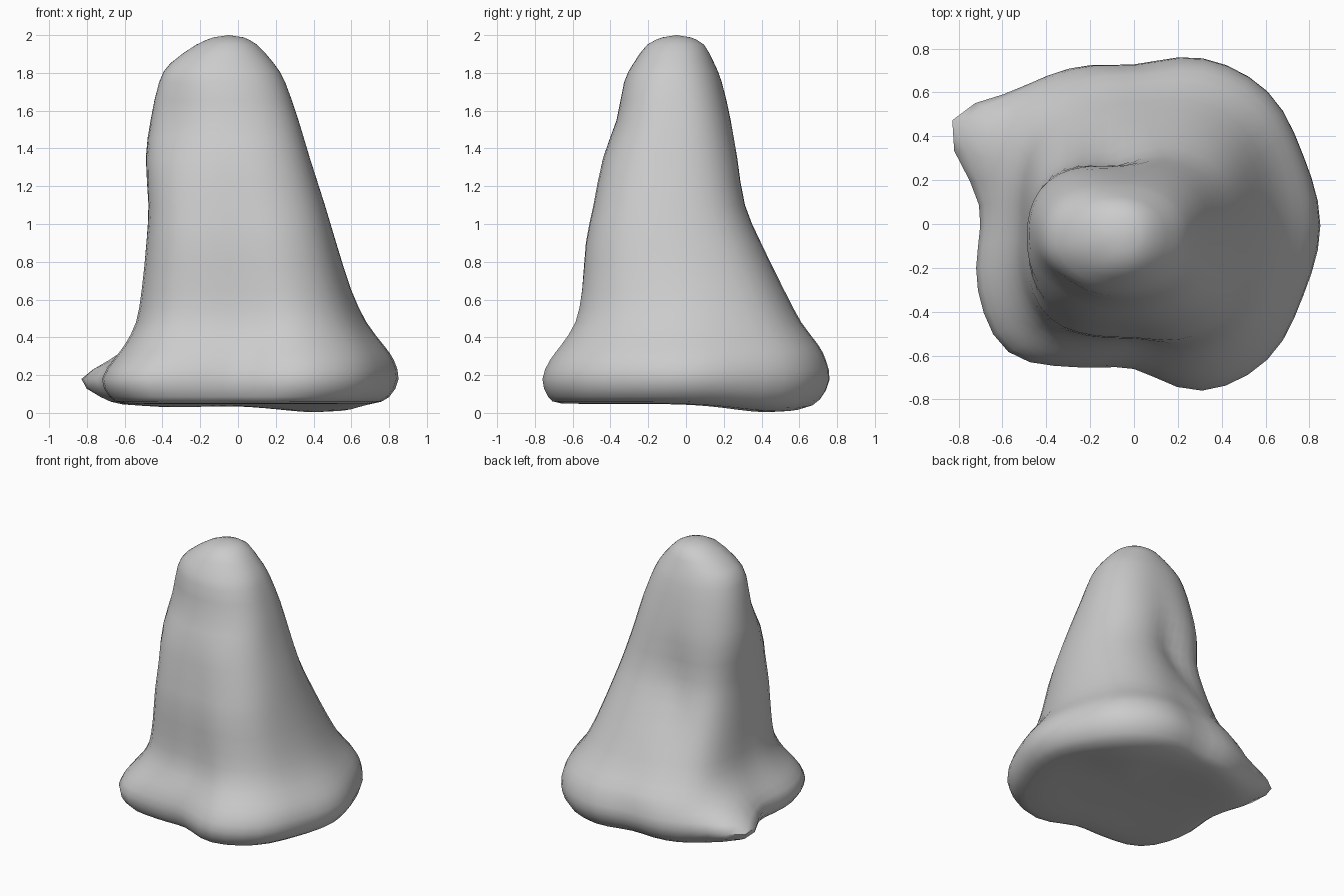
import bpy, bmesh, math

if "Cube" in bpy.data.objects:
    bpy.data.objects.remove(bpy.data.objects["Cube"])

SEG = 48

# Base outline: radius every 22.5 degrees, counter-clockwise from +x
BASE = [.85, .835, .86, .82, .73, .77, .80, .73,
        .70, .77, .81, .695, .65, .81, .86, .835]

# Levels: z, xmin, xmax, ymin, ymax, share of base outline, squareness
LEVELS = [
    (0.05, -.40, .48, -.42, .42, 1, 2.5),
    (0.05, -.60, .70, -.66, .62, 1, 2.5),
    (0.085, -.68, .80, -.73, .71, 1, 2.5),
    (0.18, -.72, .85, -.76, .76, 1, 2.5),
    (0.28, -.66, .825, -.72, .74, .9, 2.6),
    (0.36, -.60, .77, -.66, .70, .75, 2.6),
    (0.48, -.54, .68, -.585, .61, .6, 2.7),
    (0.65, -.51, .60, -.55, .52, .45, 2.8),
    (0.90, -.485, .52, -.53, .40, .3, 2.8),
    (1.10, -.475, .46, -.49, .32, .2, 2.7),
    (1.35, -.49, .38, -.44, .28, .1, 2.6),
    (1.55, -.465, .32, -.37, .24, 0, 2.5),
    (1.75, -.42, .25, -.33, .19, 0, 2.35),
    (1.85, -.36, .19, -.28, .15, 0, 2.2),
    (1.95, -.22, .10, -.205, .095, 0, 2.1),
    (1.988, -.13, .03, -.125, .025, 0, 2),
]


def cubic(a, b, c, d, t):
    return b + .5 * t * (c - a + t * (2*a - 5*b + 4*c - d + t * (3*(b - c) + d - a)))


def bell(v, width):
    return math.exp(-.5 * (v / width) ** 2)


def base_radius(a):
    p = a / (2 * math.pi) * 16
    i = int(p)
    return cubic(*[BASE[(i + k) % 16] for k in (-1, 0, 1, 2)], p - i)


def outline(z, x0, x1, y0, y1, mix, n):
    pts = []
    for k in range(SEG):
        a = 2 * math.pi * k / SEG
        c, s = math.cos(a), math.sin(a)
        block = (abs(c) ** n + abs(s) ** n) ** (-1 / n)
        r = mix * base_radius(a) / .8 + (1 - mix) * block
        pts.append((r * c, r * s))
    lx, hx = min(p[0] for p in pts), max(p[0] for p in pts)
    ly, hy = min(p[1] for p in pts), max(p[1] for p in pts)
    ring = []
    for k, (x, y) in enumerate(pts):
        deg = 360 * k / SEG
        x = x0 + (x - lx) / (hx - lx) * (x1 - x0)
        y = y0 + (y - ly) / (hy - ly) * (y1 - y0)
        # pointed toe at the back left, groove down the back, softer front-left shoulder
        toe = .205 * bell(deg - 151, 9) * bell(z - .17, .085)
        groove = .065 * bell(deg - 97 - (1.3 - z) * 32, 14) * bell(z - .95, .25)
        shoulder = .05 * bell(deg - 225, 20) * bell(z - 1.55, .2)
        f = 1 + (toe - groove - shoulder) / math.hypot(x, y)
        x, y = x * f, y * f
        # underside dips at the back corners
        sag = .055 * bell(x - .43, .25) * bell(y - .45, .22) + .025 * bell(x + .35, .2) * bell(y - .6, .25)
        ring.append((x, y, z - sag * max(0, 1 - z / .25)))
    return ring


# Rings refined between the measured levels
rings = []
for i in range(len(LEVELS) - 1):
    q = [LEVELS[min(max(i + k, 0), len(LEVELS) - 1)] for k in (-1, 0, 1, 2)]
    for t in (0, .5):
        rings.append(outline(*[cubic(*v, t) for v in zip(*q)]))
rings.append(outline(*LEVELS[-1]))

# Lofted body with closed underside and crown
bm = bmesh.new()
loops = [[bm.verts.new(p) for p in r] for r in rings]
for lo, hi in zip(loops, loops[1:]):
    for k in range(SEG):
        j = (k + 1) % SEG
        bm.faces.new((lo[k], lo[j], hi[j], hi[k]))
under = bm.verts.new((0.05, 0, .06))
crown = bm.verts.new((-.05, -.05, 2))
for k in range(SEG):
    j = (k + 1) % SEG
    bm.faces.new((loops[0][j], loops[0][k], under))
    bm.faces.new((loops[-1][k], loops[-1][j], crown))
bmesh.ops.recalc_face_normals(bm, faces=bm.faces)
mesh = bpy.data.meshes.new("lumpy_cone_body")
bm.to_mesh(mesh)
bm.free()
body = bpy.data.objects.new("lumpy_cone_body", mesh)
bpy.context.collection.objects.link(body)
bpy.context.view_layer.objects.active = body
body.select_set(True)
bpy.ops.object.shade_smooth_by_angle(angle=math.radians(60))
